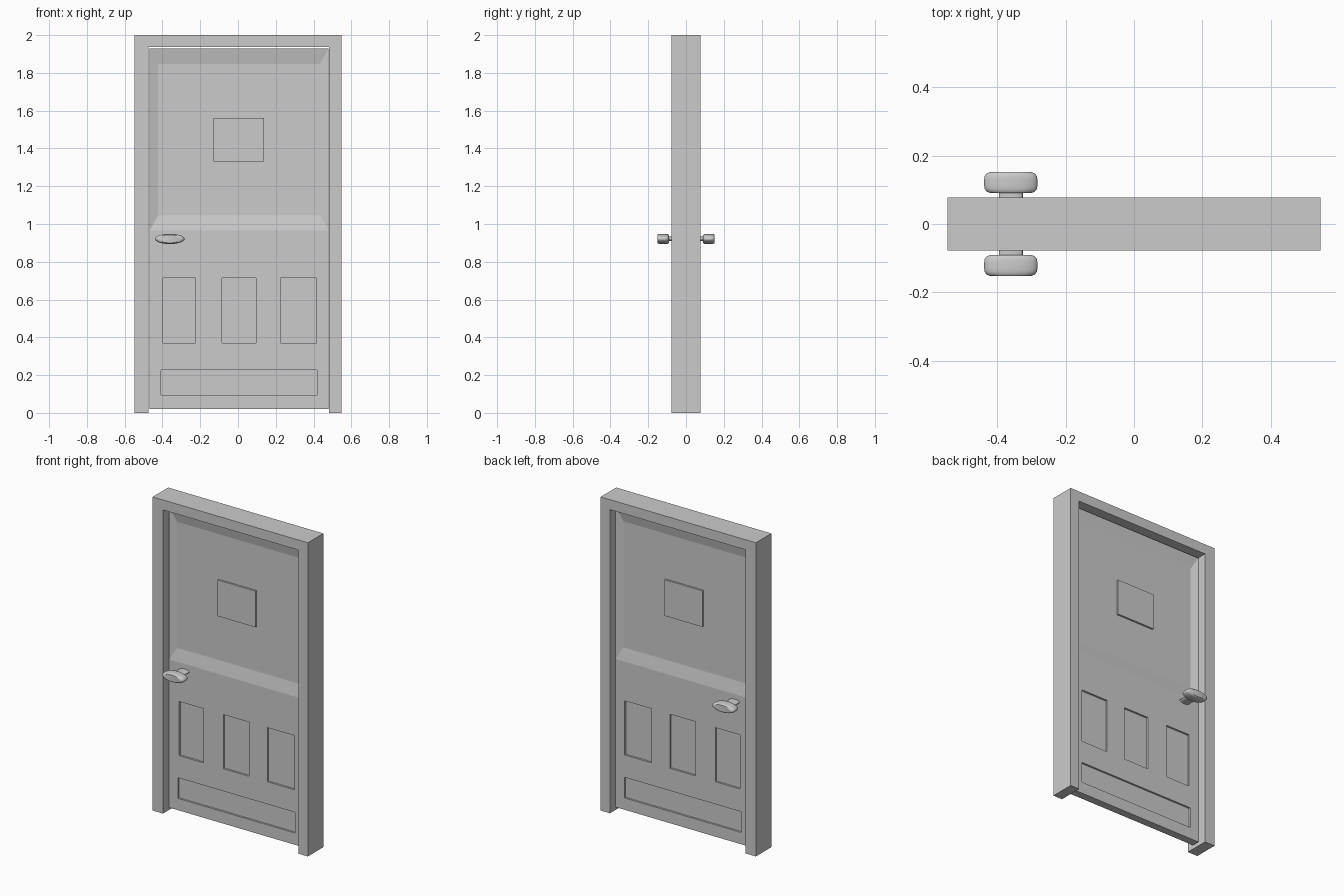
import bpy, bmesh, math

if "Cube" in bpy.data.objects:
    bpy.data.objects.remove(bpy.data.objects["Cube"])


def make_object(name, bm):
    bmesh.ops.recalc_face_normals(bm, faces=bm.faces[:])
    mesh = bpy.data.meshes.new(name)
    bm.to_mesh(mesh)
    bm.free()
    obj = bpy.data.objects.new(name, mesh)
    bpy.context.collection.objects.link(obj)
    return obj


def add_block(bm, ya, rect_a, yb, rect_b):
    """Box or frustum between two x/z rectangles (x0, x1, z0, z1)."""
    rings = []
    for y, (x0, x1, z0, z1) in ((ya, rect_a), (yb, rect_b)):
        rings.append([bm.verts.new((x, y, z)) for x, z in
                      ((x0, z0), (x1, z0), (x1, z1), (x0, z1))])
    a, b = rings
    bm.faces.new(a)
    bm.faces.new(b[::-1])
    for i in range(4):
        j = (i + 1) % 4
        bm.faces.new((a[i], b[i], b[j], a[j]))


def inset(rect, dx, dz):
    x0, x1, z0, z1 = rect
    return (x0 + dx, x1 - dx, z0 + dz, z1 - dz)


LEAF = (-0.468, 0.479, 0.02, 1.928)
HALF = 0.025          # half thickness of the leaf
DEEP = 0.016          # depth of the sloped upper recess
UPPER = (-0.468, 0.479, 0.965, 1.928)
WINDOW = (-0.13, 0.138, 1.33, 1.56)
PANELS = [(-0.398, -0.225, 0.37, 0.715), (-0.086, 0.095, 0.37, 0.715),
          (0.225, 0.415, 0.37, 0.715), (-0.407, 0.418, 0.095, 0.227)]

# Door frame: one U-shaped profile extruded through the wall depth
bm = bmesh.new()
outline = [(-0.547, 0), (-0.475, 0), (-0.475, 1.936), (0.482, 1.936),
           (0.482, 0), (0.547, 0), (0.547, 2), (-0.547, 2)]
face = bm.faces.new([bm.verts.new((x, -0.078, z)) for x, z in outline])
ext = bmesh.ops.extrude_face_region(bm, geom=[face])
bmesh.ops.translate(bm, vec=(0, 0.156, 0),
                    verts=[v for v in ext["geom"] if isinstance(v, bmesh.types.BMVert)])
make_object("door_frame", bm)

# Door leaf with recesses cut on both sides
bm = bmesh.new()
add_block(bm, -HALF, LEAF, HALF, LEAF)
leaf = make_object("door_leaf", bm)

bm = bmesh.new()
for side in (-1, 1):
    add_block(bm, side * HALF * 1.32, inset(UPPER, -0.0225, -0.04),
              side * (HALF - DEEP), inset(UPPER, 0.045, 0.08))
    for rect in PANELS:
        add_block(bm, side * (HALF + 0.02), rect, side * (HALF - 0.012), rect)
cutter = make_object("recess_cutter", bm)
cutter.hide_render = True

mod = leaf.modifiers.new("recesses", "BOOLEAN")
mod.operation = "DIFFERENCE"
mod.solver = "EXACT"
mod.object = cutter
bpy.context.view_layer.objects.active = leaf
bpy.ops.object.modifier_apply(modifier=mod.name)
bpy.data.objects.remove(cutter)

# Raised plate in the upper recess, showing on both sides
bm = bmesh.new()
depth = HALF - DEEP + 0.012
add_block(bm, -depth, WINDOW, depth, WINDOW)
make_object("upper_plate", bm)

# Oval handles: stem and rounded head as one turned profile (radius, distance)
PROFILE = [(0.45, 0.02), (0.45, 0.091), (0.78, 0.091), (0.91, 0.095),
           (0.98, 0.103), (1.0, 0.113), (1.0, 0.130), (0.98, 0.140),
           (0.91, 0.148), (0.78, 0.152)]
SIDES = 32
for name, side in (("front_handle", -1), ("back_handle", 1)):
    bm = bmesh.new()
    rings = []
    for r, d in PROFILE:
        rings.append([bm.verts.new((-0.361 + 0.078 * r * math.cos(t), side * d,
                                    0.921 + 0.027 * r * math.sin(t)))
                      for t in (2 * math.pi * i / SIDES for i in range(SIDES))])
    for a, b in zip(rings, rings[1:]):
        for i in range(SIDES):
            j = (i + 1) % SIDES
            bm.faces.new((a[i], a[j], b[j], b[i]))
    bm.faces.new(rings[0])
    bm.faces.new(rings[-1])
    handle = make_object(name, bm)
    bpy.ops.object.select_all(action="DESELECT")
    handle.select_set(True)
    bpy.context.view_layer.objects.active = handle
    bpy.ops.object.shade_smooth_by_angle(angle=math.radians(40))
